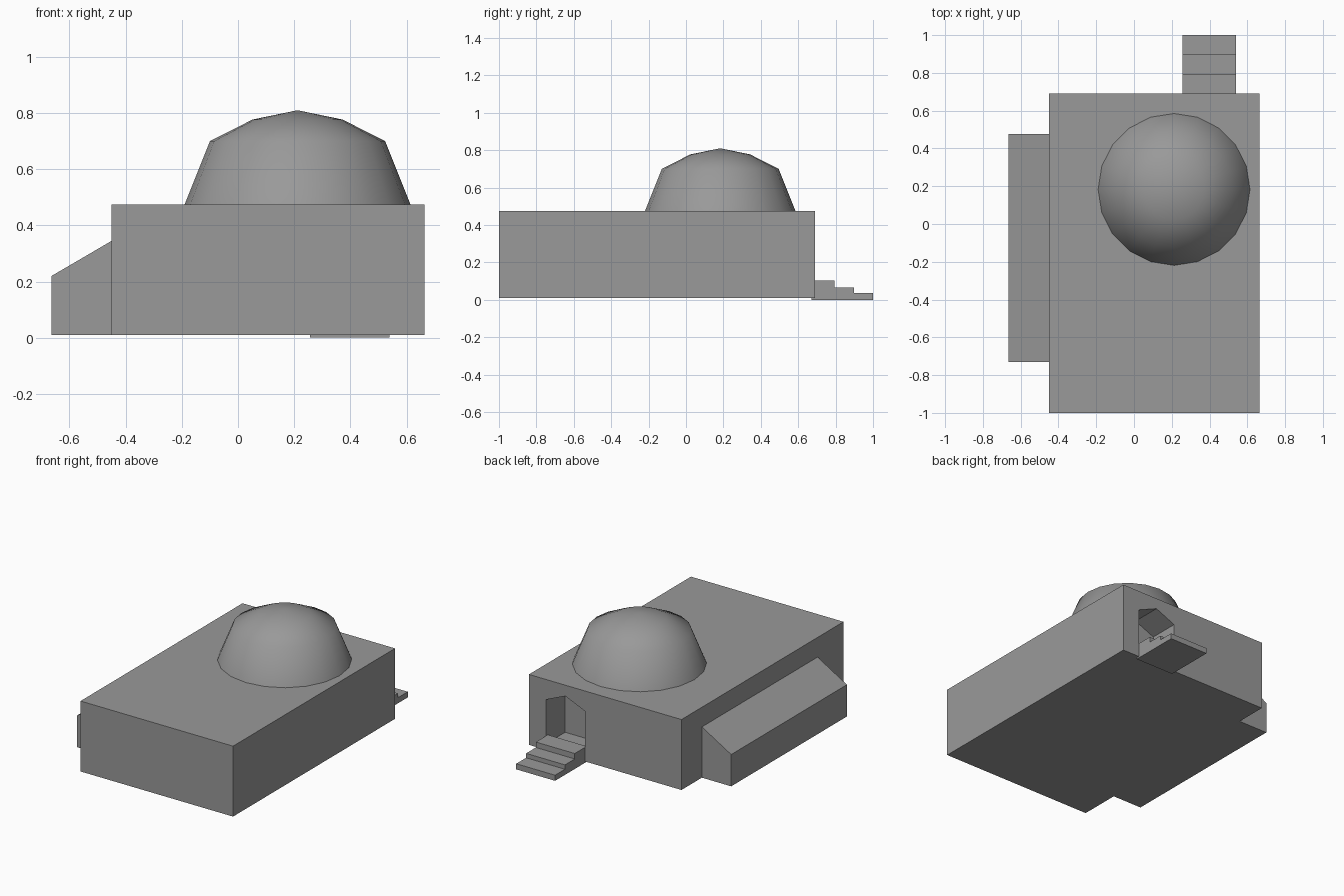
import bpy
import bmesh
import math
from mathutils import Vector

cube = bpy.data.objects.get("Cube")
if cube:
    bpy.data.objects.remove(cube, do_unlink=True)

# Single plain grey
grey = bpy.data.materials.new("plain_grey")
grey.use_nodes = True
colour = (0.32, 0.32, 0.32, 1)
grey.diffuse_color = colour
grey.node_tree.nodes["Principled BSDF"].inputs["Base Color"].default_value = colour


def make_object(name, bm):
    bmesh.ops.recalc_face_normals(bm, faces=bm.faces)
    mesh = bpy.data.meshes.new(name)
    bm.to_mesh(mesh)
    bm.free()
    mesh.materials.append(grey)
    obj = bpy.data.objects.new(name, mesh)
    bpy.context.collection.objects.link(obj)
    return obj


def prism(name, profile, start, end, axis):
    """Extrude a (horizontal, z) profile along the x or y axis."""
    def place(h, z, d):
        return Vector((d, h, z)) if axis == "x" else Vector((h, d, z))
    bm = bmesh.new()
    face = bm.faces.new([bm.verts.new(place(h, z, start)) for h, z in profile])
    geom = bmesh.ops.extrude_face_region(bm, geom=[face])["geom"]
    moved = [g for g in geom if isinstance(g, bmesh.types.BMVert)]
    bmesh.ops.translate(bm, verts=moved, vec=place(0, 0, end - start))
    return make_object(name, bm)


base, roof = 0.01, 0.475
door_left, door_right = 0.256, 0.54

# Main hall with a gabled doorway recess cut in the back
hall = prism("main_hall", [(-0.45, base), (0.664, base), (0.664, roof), (-0.45, roof)],
             -1.0, 0.69, "y")
cutter = prism("doorway_cutter",
               [(door_left, 0.05), (door_right, 0.05), (door_right, 0.342),
                ((door_left + door_right) / 2, 0.403), (door_left, 0.342)],
               0.49, 0.8, "y")
cutter.hide_render = True
cut = hall.modifiers.new("doorway", "BOOLEAN")
cut.operation = "DIFFERENCE"
cut.solver = "EXACT"
cut.object = cutter
bpy.context.view_layer.objects.active = hall
hall.select_set(True)
bpy.ops.object.modifier_apply(modifier=cut.name)
bpy.data.objects.remove(cutter, do_unlink=True)

# Lean-to along the right side
prism("side_annex", [(-0.664, base), (-0.45, base), (-0.45, 0.345), (-0.664, 0.22)],
      -0.73, 0.477, "y")

# Steps up to the doorway
prism("entrance_steps",
      [(0.67, 0), (1.0, 0), (1.0, 0.037), (0.897, 0.037), (0.897, 0.066),
       (0.795, 0.066), (0.795, 0.102), (0.67, 0.102)],
      door_left, door_right, "x")

# Faceted-profile dome on the roof
bm = bmesh.new()
sides = 20
rings = []
for radius, z in [(0.402, roof), (0.312, 0.70), (0.16, 0.777)]:
    angles = [2 * math.pi * i / sides for i in range(sides)]
    rings.append([bm.verts.new((0.212 + radius * math.cos(a), 0.183 + radius * math.sin(a), z))
                  for a in angles])
apex = bm.verts.new((0.212, 0.183, 0.81))
for i in range(sides):
    j = (i + 1) % sides
    for low, high in zip(rings, rings[1:]):
        bm.faces.new((low[i], low[j], high[j], high[i]))
    bm.faces.new((rings[-1][i], rings[-1][j], apex))
dome = make_object("roof_dome", bm)
dome.data.polygons.foreach_set("use_smooth", [True] * len(dome.data.polygons))
